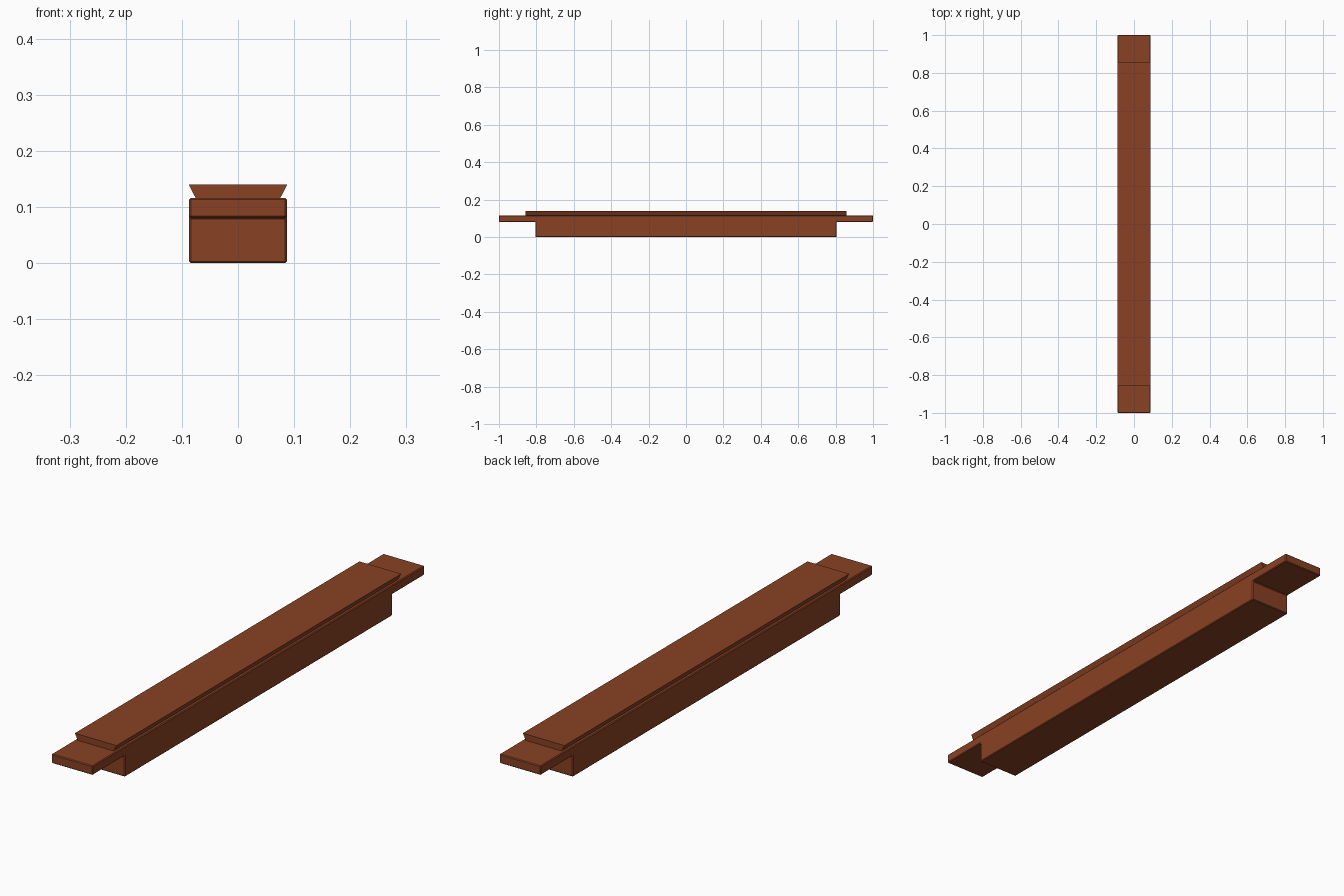
import bpy

if "Cube" in bpy.data.objects:
    bpy.data.objects.remove(bpy.data.objects["Cube"])

wood = bpy.data.materials.new("red_brown_wood")
wood.diffuse_color = (0.25, 0.053, 0.017, 1)
wood.use_nodes = True
wood.node_tree.nodes["Principled BSDF"].inputs["Base Color"].default_value = wood.diffuse_color


def prism(name, profile, axis, half, bevel=0):
    """Extrude a closed 2D profile symmetrically along the x or y axis."""
    def point(a, b, t):
        return (t, a, b) if axis == "x" else (a, t, b)
    n = len(profile)
    verts = [point(a, b, t) for t in (-half, half) for a, b in profile]
    faces = [tuple(range(n)), tuple(range(2 * n - 1, n - 1, -1))]
    faces += [(i, i + n, (i + 1) % n + n, (i + 1) % n) for i in range(n)]
    if axis == "x":
        faces = [f[::-1] for f in faces]
        faces = [f[::-1] for f in faces] if profile_area(profile) < 0 else faces
    elif profile_area(profile) < 0:
        faces = [f[::-1] for f in faces]
    mesh = bpy.data.meshes.new(name)
    mesh.from_pydata(verts, [], faces)
    mesh.materials.append(wood)
    # consistent outward normals
    import bmesh
    bm = bmesh.new()
    bm.from_mesh(mesh)
    bmesh.ops.recalc_face_normals(bm, faces=bm.faces)
    bm.to_mesh(mesh)
    bm.free()
    obj = bpy.data.objects.new(name, mesh)
    bpy.context.collection.objects.link(obj)
    if bevel:
        mod = obj.modifiers.new("bevel", "BEVEL")
        mod.width = bevel
        mod.segments = 1
    return obj


def profile_area(p):
    return sum(a[0] * b[1] - b[0] * a[1] for a, b in zip(p, p[1:] + p[:1]))


# beam with a thin tongue at both ends, slightly chamfered
right = [(0.805, 0), (0.805, 0.081), (1.0, 0.081), (1.0, 0.116)]
beam = right + [(-y, z) for y, z in reversed(right)]
prism("beam_with_end_tongues", beam, "x", 0.087, 0.003)

# dovetail rail along the top, wider at its upper face
rail = [(-0.075, 0.115), (0.075, 0.115), (0.088, 0.14), (-0.088, 0.14)]
prism("dovetail_rail", rail, "y", 0.857)
